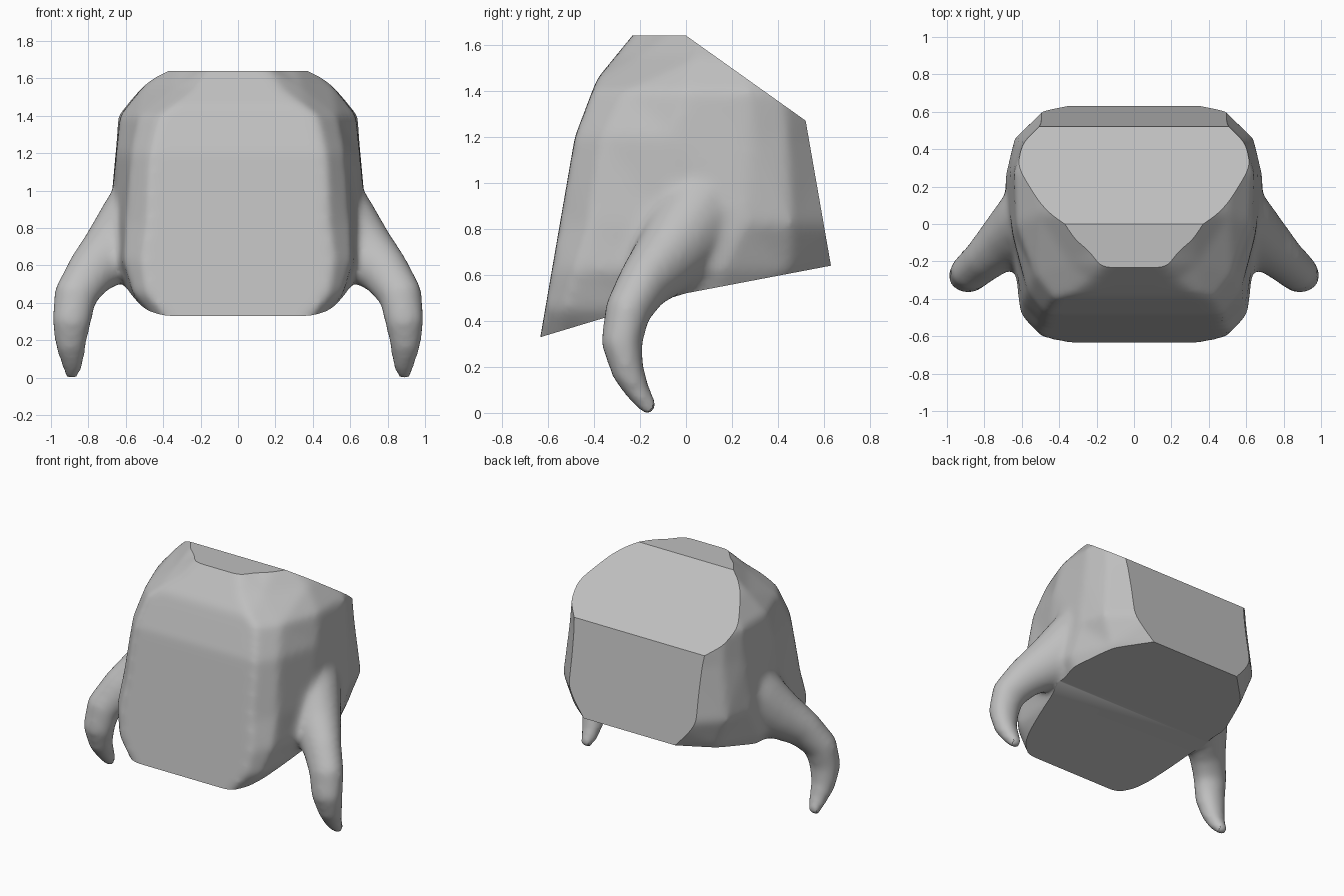
import bpy, bmesh, math
from mathutils import Vector

if "Cube" in bpy.data.objects:
    bpy.data.objects.remove(bpy.data.objects["Cube"])

grey = bpy.data.materials.new("plain grey")
grey.use_nodes = True
grey.diffuse_color = (0.52, 0.52, 0.52, 1)
grey.node_tree.nodes["Principled BSDF"].inputs["Base Color"].default_value = (0.52, 0.52, 0.52, 1)


def loft(bm, rings):
    """Skin closed rings of equal length and cap both ends."""
    loops = [[bm.verts.new(p) for p in ring] for ring in rings]
    n = len(loops[0])
    faces = [bm.faces.new((a[i], a[(i + 1) % n], b[(i + 1) % n], b[i]))
             for a, b in zip(loops, loops[1:]) for i in range(n)]
    faces += [bm.faces.new(loops[0][::-1]), bm.faces.new(loops[-1])]
    bmesh.ops.recalc_face_normals(bm, faces=faces)


def slice_panels(bm, profile):
    """Slice a flat panel along each straight run of a side profile."""
    for (y0, z0), (y1, z1) in zip(profile, profile[1:]):
        cut = bmesh.ops.bisect_plane(
            bm, geom=bm.verts[:] + bm.edges[:] + bm.faces[:], dist=1e-5,
            plane_co=(0, y0, z0), plane_no=(0, z0 - z1, y1 - y0), clear_outer=True)
        rim = [e for e in cut["geom_cut"] if isinstance(e, bmesh.types.BMEdge) and e.is_boundary]
        bmesh.ops.holes_fill(bm, edges=rim)
    bmesh.ops.recalc_face_normals(bm, faces=bm.faces[:])


def new_object(name, bm):
    mesh = bpy.data.meshes.new(name)
    bm.to_mesh(mesh)
    bm.free()
    obj = bpy.data.objects.new(name, mesh)
    bpy.context.collection.objects.link(obj)
    return obj


# Body: half outlines at rising heights, front to back
BODY = [
    (0.25, [(.31, -.70), (.38, -.58), (.43, -.3), (.44, .1), (.3, .3), (.1, .6)]),
    (0.45, [(.42, -.69), (.56, -.53), (.58, -.2), (.60, .15), (.42, .4), (.18, .66)]),
    (0.62, [(.44, -.66), (.61, -.48), (.64, -.2), (.69, .15), (.56, .45), (.26, .70)]),
    (0.82, [(.43, -.61), (.60, -.42), (.65, -.1), (.69, .25), (.64, .46), (.38, .71)]),
    (1.20, [(.43, -.53), (.57, -.36), (.65, -.05), (.655, .28), (.60, .44), (.36, .66)]),
    (1.40, [(.38, -.46), (.53, -.27), (.63, .0), (.64, .28), (.59, .43), (.36, .65)]),
    (1.55, [(.12, -.40), (.34, -.21), (.51, .05), (.52, .28), (.5, .42), (.35, .65)]),
    (1.74, [(.02, -.22), (.12, -.08), (.29, .06), (.3, .28), (.28, .4), (.2, .65)]),
]
bm = bmesh.new()
loft(bm, [[(x, y, z) for x, y in half] + [(-x, y, z) for x, y in reversed(half)]
          for z, half in BODY])
bmesh.ops.triangulate(bm, faces=bm.faces[:])

# Front panels, cut early so that their edges soften
slice_panels(bm, [(-.633, .33), (-.483, 1.2), (-.388, 1.45), (-.233, 1.64)])

# Drooping side horns: centre line and radius, flaring out of the body
HORN = [(.42, .09, .88, .30), (.56, .01, .78, .225), (.68, -.09, .66, .175),
        (.79, -.185, .56, .135), (.87, -.255, .44, .118), (.89, -.28, .30, .106),
        (.895, -.25, .17, .083), (.885, -.195, .07, .06), (.89, -.145, .004, .04)]
for side in (1, -1):
    path = [Vector((side * x, y, z)) for x, y, z, r in HORN]
    rings = []
    for i, p in enumerate(path):
        tangent = path[min(i + 1, len(path) - 1)] - path[max(i - 1, 0)]
        u = tangent.cross(Vector((0, 1, 0))).normalized()
        v = tangent.cross(u).normalized() * 0.86
        r = HORN[i][3]
        angles = [math.tau * k / 16 for k in range(16)]
        rings.append([p + r * (math.cos(a) * u + math.sin(a) * v) for a in angles])
    loft(bm, rings)
body = new_object("horned_body", bm)

# Cutter that trims the underside between the horns
bm = bmesh.new()
under = [(-.95, .235), (-.63, .33), (0, .52), (.63, .64), (.95, .70), (.95, -.5), (-.95, -.5)]
loft(bm, [[(x, y, z) for y, z in under] for x in (-.65, .65)])
cutter = new_object("underside_cutter", bm)
cutter.hide_render = True
cutter.hide_set(True)

# Melt the parts together, soften, then trim the underside
remesh = body.modifiers.new("melt", 'REMESH')
remesh.mode = 'VOXEL'
remesh.voxel_size = 0.02
soften = body.modifiers.new("soften", 'SMOOTH')
soften.factor = 0.5
soften.iterations = 16
trim = body.modifiers.new("trim", 'BOOLEAN')
trim.operation = 'DIFFERENCE'
trim.solver = 'EXACT'
trim.object = cutter
bpy.context.view_layer.update()
shaped = bpy.data.meshes.new_from_object(
    body.evaluated_get(bpy.context.evaluated_depsgraph_get()))
body.modifiers.clear()
bpy.data.objects.remove(cutter)

# Crisp top, rear slope and back panels
bm = bmesh.new()
bm.from_mesh(shaped)
bpy.data.meshes.remove(shaped)
slice_panels(bm, [(-.23, 1.64), (0, 1.64), (.52, 1.27), (.63, .64)])
for f in bm.faces:
    f.material_index = 0
bm.to_mesh(body.data)
bm.free()
body.data.materials.clear()
body.data.materials.append(grey)

bpy.ops.object.select_all(action='DESELECT')
body.select_set(True)
bpy.context.view_layer.objects.active = body
bpy.ops.object.shade_smooth_by_angle(angle=math.radians(30))
